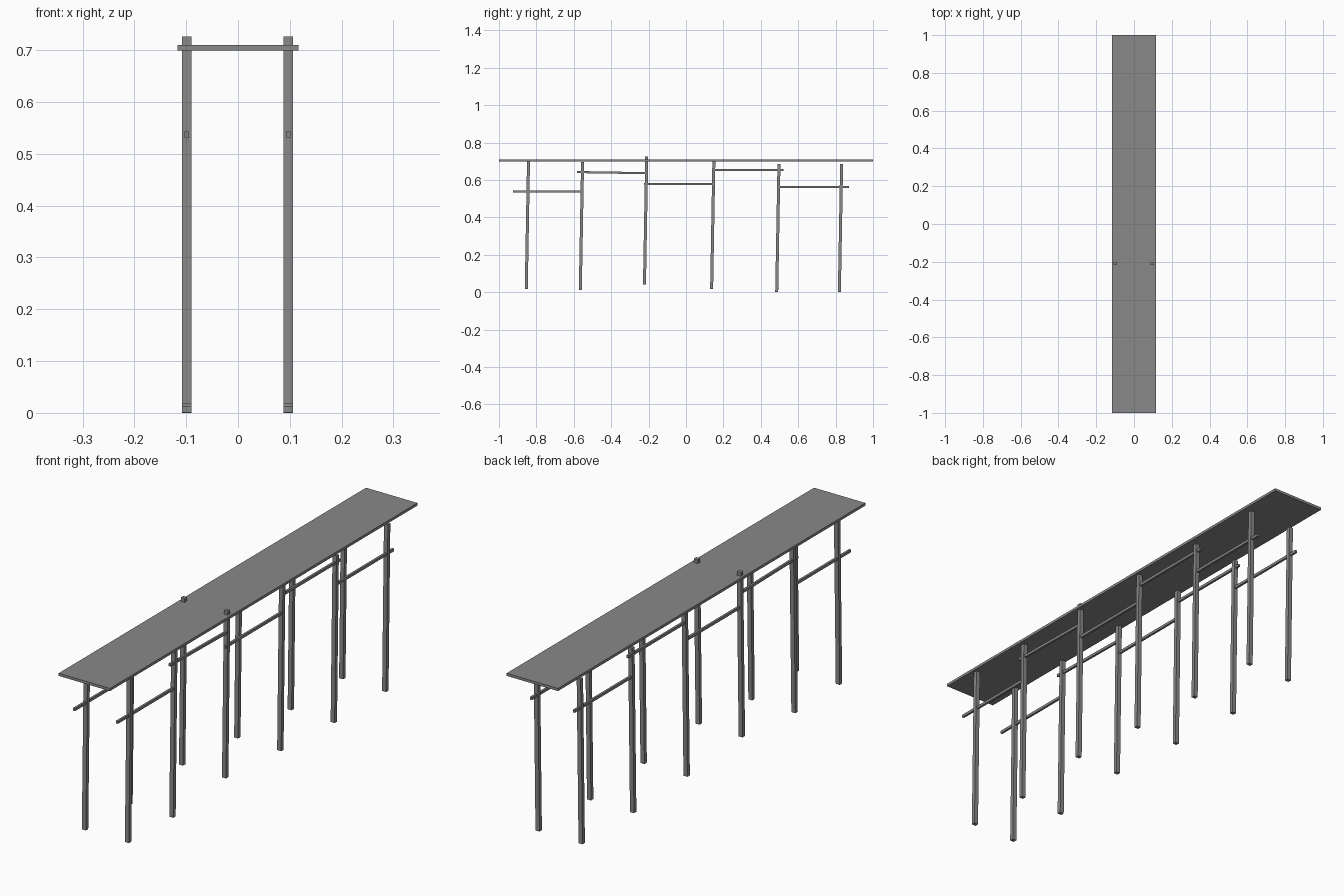
import bpy
from mathutils import Vector

cube = bpy.data.objects.get("Cube")
if cube:
    bpy.data.objects.remove(cube, do_unlink=True)

grey = bpy.data.materials.new("weathered_grey")
grey.use_nodes = True
colour = (0.25, 0.25, 0.25, 1)
grey.diffuse_color = colour
grey.node_tree.nodes["Principled BSDF"].inputs["Base Color"].default_value = colour


def beam(name, start, end, width, depth):
    """Square-cut timber running from start to end."""
    start, end = Vector(start), Vector(end)
    axis = end - start
    bpy.ops.mesh.primitive_cube_add(size=1, location=(start + end) / 2)
    ob = bpy.context.object
    ob.name = name
    ob.scale = (width, depth, axis.length)
    ob.rotation_euler = Vector((0, 0, 1)).rotation_difference(axis).to_euler()
    ob.data.materials.append(grey)
    return ob


# Walkway deck
beam("deck", (0, 0, 0.702), (0, 0, 0.713), 0.234, 2)

# Post rows: y at the foot, height of the foot (each post leans slightly back)
POSTS = [(-0.854, 0.02), (-0.565, 0.014), (-0.222, 0.045),
         (0.137, 0.02), (0.485, 0.003), (0.82, 0.003)]
POST_HEIGHT, LEAN = 0.684, 0.012

# Rails: start y, start z, end z
RAILS = [(-0.926, 0.54, 0.54), (-0.583, 0.645, 0.639), (-0.225, 0.582, 0.582),
         (0.145, 0.656, 0.656), (0.494, 0.565, 0.565)]
RAIL_LENGTH = 0.377

for side, x in (("right", -0.099), ("left", 0.097)):
    for i, (y, z) in enumerate(POSTS, 1):
        foot = (x, y, z)
        head = (x, y + LEAN, z + POST_HEIGHT)
        beam(f"{side}_post_{i}", foot, head, 0.018, 0.016)
    for i, (y, z0, z1) in enumerate(RAILS, 1):
        beam(f"{side}_rail_{i}", (x, y, z0), (x, y + RAIL_LENGTH, z1), 0.009, 0.011)

# Lowest point rests on the ground
bpy.context.view_layer.update()
obs = [o for o in bpy.context.scene.objects if o.type == 'MESH']
low = min((o.matrix_world @ Vector(c)).z for o in obs for c in o.bound_box)
for o in obs:
    o.location.z -= low
